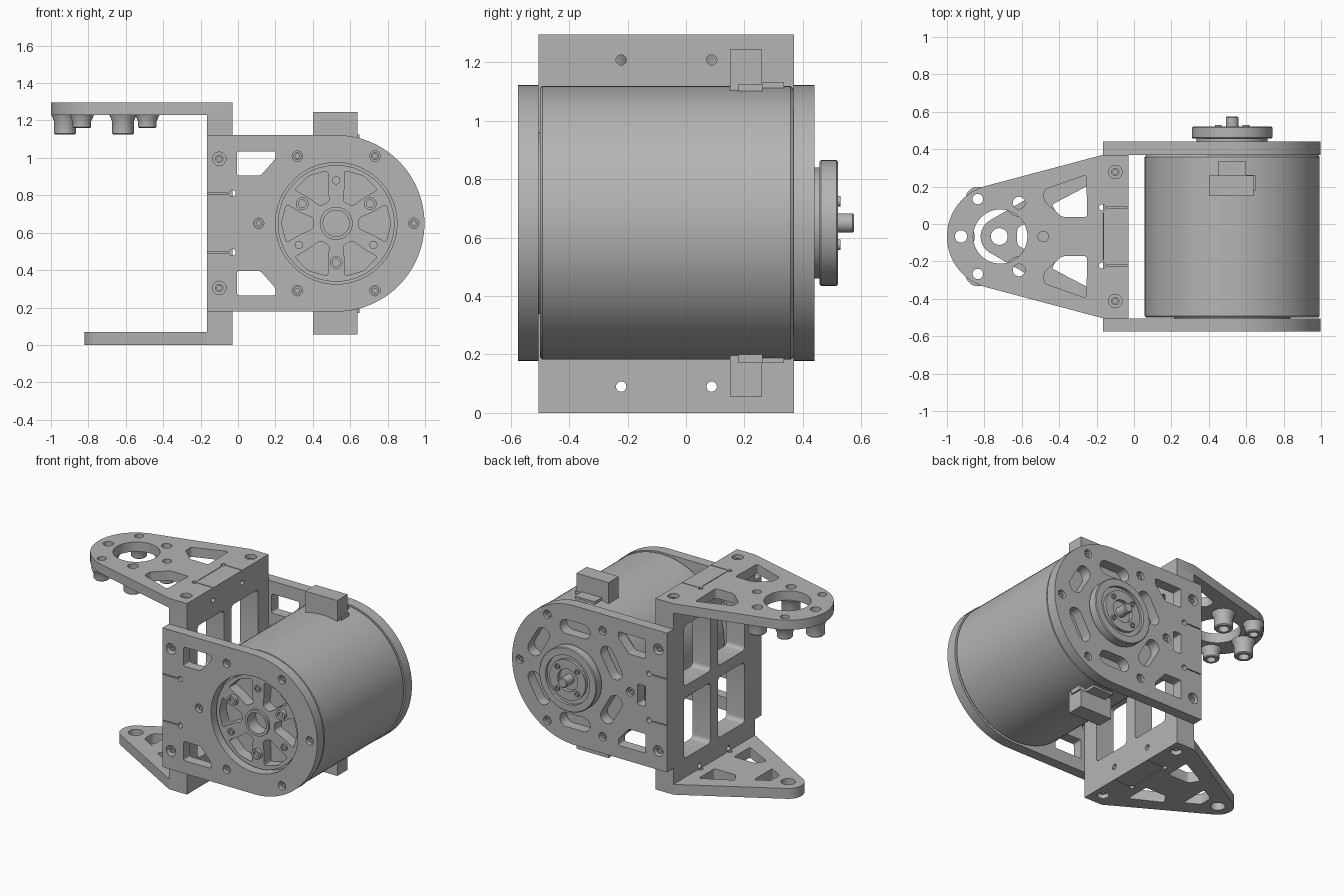
import bpy, bmesh
from math import pi, sin, cos, radians
from mathutils import Matrix, Vector

if "Cube" in bpy.data.objects:
    bpy.data.objects.remove(bpy.data.objects["Cube"])

grey = bpy.data.materials.new("machined grey")
grey.use_nodes = True
grey.diffuse_color = (0.46, 0.46, 0.46, 1)
grey.node_tree.nodes["Principled BSDF"].inputs["Base Color"].default_value = (0.46, 0.46, 0.46, 1)

CX, CZ = 0.525, 0.65      # motor axis
CY = -0.067               # bracket centre line
HALF = 0.437              # bracket half width
TIP = -0.72               # arm pivot
FACE_Y = Matrix.Rotation(pi / 2, 4, 'X')           # plan lies in x-z
ALONG_Y = Matrix.Rotation(-pi / 2, 4, 'X')         # lathe axis on +y
FACE_X = Matrix(((0, 0, 1, 0), (1, 0, 0, 0), (0, 1, 0, 0), (0, 0, 0, 1)))  # plan lies in y-z


def finish(ob, smooth=True):
    ob.data.materials.clear()
    ob.data.materials.append(grey)
    bpy.ops.object.select_all(action='DESELECT')
    ob.select_set(True)
    bpy.context.view_layer.objects.active = ob
    if smooth:
        bpy.ops.object.shade_smooth_by_angle(angle=radians(30))
    return ob


def plate(name, loops, thick, place):
    """Flat plate: the first loop is the outline, the others are openings."""
    cu = bpy.data.curves.new(name, 'CURVE')
    cu.dimensions, cu.fill_mode, cu.extrude = '2D', 'BOTH', thick / 2
    for loop in loops:
        sp = cu.splines.new('POLY')
        sp.points.add(len(loop) - 1)
        for p, (x, y) in zip(sp.points, loop):
            p.co = (x, y, 0, 1)
        sp.use_cyclic_u = True
    ob = bpy.data.objects.new(name, cu)
    bpy.context.collection.objects.link(ob)
    ob.matrix_world = place
    bpy.ops.object.select_all(action='DESELECT')
    ob.select_set(True)
    bpy.context.view_layer.objects.active = ob
    bpy.ops.object.convert(target='MESH')
    return finish(bpy.context.view_layer.objects.active)


def lathe(name, profile, place, steps=32):
    bm = bmesh.new()
    vs = [bm.verts.new((r, 0, h)) for r, h in profile]
    es = [bm.edges.new(pair) for pair in zip(vs, vs[1:])]
    bmesh.ops.spin(bm, geom=vs + es, axis=(0, 0, 1), cent=(0, 0, 0), angle=2 * pi, steps=steps)
    bmesh.ops.remove_doubles(bm, verts=bm.verts, dist=0.0002)
    bmesh.ops.recalc_face_normals(bm, faces=bm.faces)
    me = bpy.data.meshes.new(name)
    bm.to_mesh(me)
    bm.free()
    ob = bpy.data.objects.new(name, me)
    bpy.context.collection.objects.link(ob)
    ob.matrix_world = place
    return finish(ob)


def box(name, lo, hi):
    lo, hi = Vector(lo), Vector(hi)
    bpy.ops.mesh.primitive_cube_add(size=1, location=(lo + hi) / 2)
    ob = bpy.context.object
    ob.name = name
    ob.scale = hi - lo
    return finish(ob, False)


def arc(x, y, r, a=0, b=360, n=24):
    steps = n if b - a == 360 else n + 1
    return [(x + r * cos(radians(a + (b - a) * i / n)),
             y + r * sin(radians(a + (b - a) * i / n))) for i in range(steps)]


def rounded(pts, r=0.02, n=4):
    out, pts = [], [Vector(p) for p in pts]
    for i, p in enumerate(pts):
        a, b = pts[i - 1] - p, pts[(i + 1) % len(pts)] - p
        s, e = p + a.normalized() * r, p + b.normalized() * r
        for k in range(n + 1):
            t = k / n
            out.append(tuple(s * (1 - t) ** 2 + p * 2 * t * (1 - t) + e * t * t))
    return out


def rect(x0, x1, y0, y1):
    return [(x0, y0), (x1, y0), (x1, y1), (x0, y1)]


def mirrored(loop, c):
    return [(x, 2 * c - y) for x, y in loop]


def polar(r, deg):
    return CX + r * cos(radians(deg)), CZ + r * sin(radians(deg))


def at(x, y, z, turn=Matrix()):
    return Matrix.Translation((x, y, z)) @ turn


# Motor body with a recess at the front, and its end plates
lathe("motor_body", [(0, -.46), (.3, -.46), (.3, -.5), (.46, -.5), (.468, -.492),
                     (.468, .357), (.46, .368), (0, .368)], at(CX, 0, CZ, ALONG_Y), 96)

outline = [(-.165, CZ - .472)] + arc(CX, CZ, .472, -90, 90, 48) + [(-.165, CZ + .472)]
corner = rounded([(-.005, 1.035), (.2, 1.035), (.2, .995), (.12, .905), (-.005, .905)], .012)
shared = [outline, corner, mirrored(corner, CZ)]
for z in (.305, .995):
    shared.append(arc(-.1, z, .036))
for z in (.495, .81):
    shared += [arc(-.03, z, .018, n=12), rect(-.16, -.055, z - .003, z + .003)]
for k in range(6):
    shared.append(arc(*polar(.415, 60 * k), .028))

plate("front_plate", shared + [arc(CX, CZ, .325, n=64)], .07, at(0, -.54, 0, FACE_Y))

slots = []
for k in range(6):
    turn = 30 + 60 * k
    capsule = arc(0, .065, .048, 0, 180, 10) + arc(0, -.065, .048, 180, 360, 10)
    c, s = cos(radians(turn)), sin(radians(turn))
    slots.append([(CX + (x + .315) * c - y * s, CZ + (x + .315) * s + y * c) for x, y in capsule])
service = rounded(rect(-.005, .055, .58, .72), .01)
plate("back_plate", shared + slots + [service], .072, at(0, .404, 0, FACE_Y))

# Screws sunk into the end plates
head = [(0, 0), (.012, 0), (.012, .015), (.022, .015), (.022, -.03), (0, -.03)]
for side, y, turn in (("front", -.57, FACE_Y), ("back", .425, ALONG_Y)):
    depth = -.03 if side == "front" else -.015
    spots = [polar(.415, 60 * k) for k in range(6)] + [(-.1, .305), (-.1, .995)]
    for x, z in spots:
        y_in = y - depth if side == "front" else y + depth
        lathe(side + "_plate_screw", head, at(x, y_in, z, turn), 16)

# Rotor face with petal pockets, hub ring and bolts
pockets = []
for k in range(6):
    a = 60 * k
    petal = [polar(r, a + d) for r, d in ((.125, -13), (.2, -17), (.285, -21), (.293, 0),
                                          (.285, 21), (.2, 17), (.125, 13))]
    pockets.append(rounded(petal, .016))
plate("rotor_face", [arc(CX, CZ, .312, n=64), arc(CX, CZ, .07, n=32)] + pockets, .08,
      at(0, -.495, 0, FACE_Y))
lathe("rotor_hub_ring", [(.07, .03), (.07, .05), (.088, .05), (.088, .03)],
      at(CX, -.5, CZ, FACE_Y))
for k in range(3):
    for r, rad, a, tall in ((.21, .034, 30, .025), (.23, .022, 90, .012)):
        x, z = polar(r, a + 120 * k)
        lathe("rotor_bolt", [(0, .005), (rad * .6, .005), (rad * .6, tall), (rad, tall), (rad, -.02)],
              at(x, -.535, z, FACE_Y), 20)

# Output flange and shaft at the back
lathe("output_flange", [(.19, .435), (.19, .457), (.21, .457), (.215, .462), (.215, .515), (.21, .52),
                        (.165, .52), (.165, .5), (.135, .5), (.135, .52), (.075, .52), (.075, .495),
                        (.033, .495), (.033, .57), (.028, .575), (0, .575)],
      at(CX, 0, CZ, ALONG_Y), 64)
for k in range(4):
    x, z = polar(.105, 45 + 90 * k)
    lathe("flange_pin", [(.018, 0), (.018, .008), (.01, .008), (.01, 0)], at(x, .52, z, ALONG_Y), 16)

# Cable connectors above and below the motor
for name, z0, z1, sgn in (("upper", 1.09, 1.245, 1), ("lower", .055, .21, -1)):
    box(name + "_connector", (.4, .15, z0), (.64, .26, z1))
    mid = CZ + sgn * .455
    box(name + "_connector_foot", (.45, .2, mid - .025), (.6, .335, mid + .025))
    box(name + "_connector_tab", (.6, .18, mid - .025), (.65, .262, mid + .02))

# Bracket web with four windows
window = rounded(rect(CY + .04, CY + .325, .69, 1.1), .03)
quarter = [window, mirrored(window, CZ)]
quarter += [[(2 * CY - y, z) for y, z in w] for w in quarter]
web = [rect(CY - HALF, CY + HALF, .068, 1.23)] + quarter
for y in (-.222, .088):
    for z in (.09, 1.208):
        web.append(arc(y, z, .018, n=12))
plate("bracket_web", web, .135, at(-.0975, 0, 0, FACE_X))


def arm_base(tip_r, a):
    out = arc(TIP, CY, tip_r, a, 360 - a, 40)
    return out + [(-.165, CY - HALF), (-.03, CY - HALF), (-.03, CY + HALF), (-.165, CY + HALF)]


def both(loop):
    return [loop, mirrored(loop, CY)]


def fixings():
    loops = both(arc(-.1, CY + .345, .036))
    loops += both(arc(-.17, CY + .155, .017, n=12))
    loops += both(rect(-.145, -.034, CY + .152, CY + .158))
    loops.append(rect(-.168, -.163, CY - .125, CY + .125))
    return loops


# Upper arm with its large ring hole
bosses = [(-.925, 0, 1.125), (-.615, .18, 1.125), (-.615, -.18, 1.125),
          (-.835, .2, 1.16), (-.835, -.2, 1.16), (-.485, 0, 1.16)]
upper = [arm_base(.28, 105), arc(TIP + .005, CY, .145, n=48)] + fixings()
upper += both(rounded([(-.25, CY + .105), (-.255, CY + .33), (-.48, CY + .25),
                       (-.48, CY + .19), (-.385, CY + .105)], .015))
for x, dy, z in bosses:
    upper.append(arc(x, CY + dy, .033 if z < 1.15 else .028))
plate("upper_arm", upper, .065, at(0, 0, 1.2625))

# Lower arm, a slimmer triangle
lower = [arm_base(.1, 120), arc(TIP, CY, .045)] + fixings()
lower += both(rounded([(-.24, CY + .105), (-.24, CY + .275), (-.44, CY + .17), (-.4, CY + .105)], .015))
lower.append(rounded([(-.625, CY + .045), (-.53, CY + .1), (-.53, CY - .1), (-.625, CY - .045)], .02))
plate("lower_arm", lower, .07, at(0, 0, .035))

# Flared bosses hanging under the upper arm
for x, dy, z in bosses:
    r = .058 if z < 1.15 else .05
    bore = .033 if z < 1.15 else .028
    lathe("arm_boss", [(bore, 1.232), (r + .016, 1.232), (r, 1.195), (r, z + .006), (r - .006, z),
                       (bore, z), (bore, 1.232)], at(x, CY + dy, 0), 28)

# Screws joining the arms to the web
for y in (CY + .345, CY - .345):
    lathe("upper_arm_screw", head, at(-.1, y, 1.26), 16)
    lathe("lower_arm_screw", head, at(-.1, y, .035, Matrix.Rotation(pi, 4, 'X')), 16)
